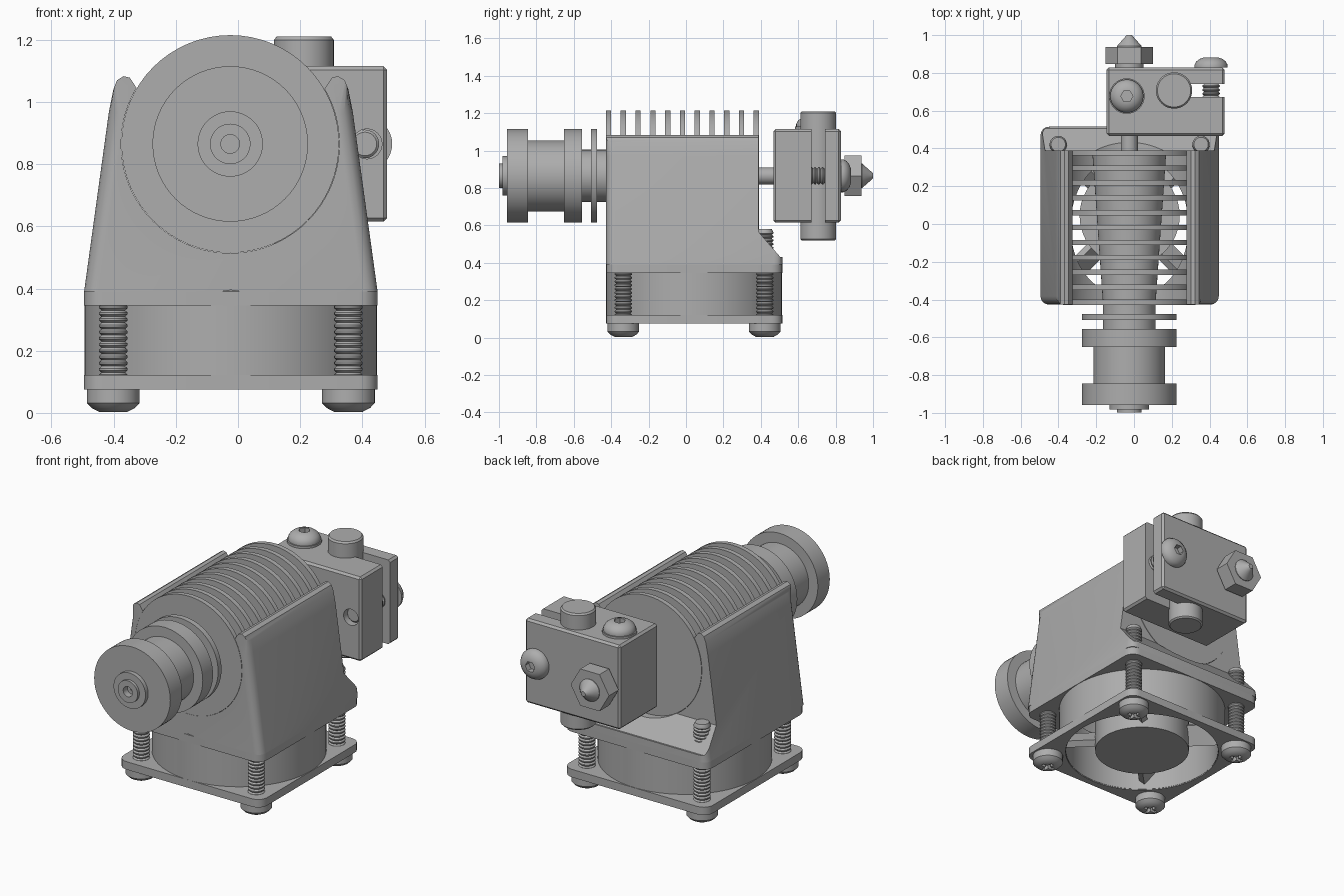
import bpy, bmesh, math
from mathutils import Vector, Matrix

if "Cube" in bpy.data.objects:
    bpy.data.objects.remove(bpy.data.objects["Cube"], do_unlink=True)

CX, CY, AZ = -0.023, 0.043, 0.865      # body centre and hot-end axis height
FRONT, BACK, HALF = -0.427, 0.515, 0.472

grey = bpy.data.materials.new("plain grey")
grey.use_nodes = True
GREY = (0.42, 0.42, 0.42, 1)
grey.diffuse_color = GREY
grey.node_tree.nodes["Principled BSDF"].inputs["Base Color"].default_value = GREY


def finish(name, bm, smooth=True):
    bmesh.ops.remove_doubles(bm, verts=bm.verts, dist=1e-5)
    bmesh.ops.recalc_face_normals(bm, faces=bm.faces)
    mesh = bpy.data.meshes.new(name)
    bm.to_mesh(mesh)
    bm.free()
    mesh.materials.append(grey)
    ob = bpy.data.objects.new(name, mesh)
    bpy.context.collection.objects.link(ob)
    if smooth:
        shade(ob)
    return ob


def select(ob):
    bpy.ops.object.select_all(action='DESELECT')
    ob.select_set(True)
    bpy.context.view_layer.objects.active = ob


def shade(ob):
    select(ob)
    bpy.ops.object.shade_smooth_by_angle(angle=math.radians(32))


def lathe(name, profile, origin, direction, sides=48, closed=False):
    """Revolve (radius, height) points about a direction."""
    bm = bmesh.new()
    mat = Matrix.Translation(origin) @ Vector(direction).to_track_quat('Z', 'Y').to_matrix().to_4x4()
    rings = []
    for r, h in profile:
        rings.append([bm.verts.new(mat @ Vector((r * math.cos(a), r * math.sin(a), h)))
                      for a in (math.tau * i / sides for i in range(sides))])
    pairs = list(zip(rings, rings[1:]))
    if closed:
        pairs.append((rings[-1], rings[0]))
    for a, b in pairs:
        for i in range(sides):
            j = (i + 1) % sides
            bm.faces.new((a[i], a[j], b[j], b[i]))
    if not closed:
        bm.faces.new(rings[0])
        bm.faces.new(rings[-1])
    return finish(name, bm)


def rod(name, r, a, b, origin, direction, sides=48):
    return lathe(name, [(r, a), (r, b)], origin, direction, sides)


def prism(name, points, vector, bevel=None, width=0.0, segments=1):
    """Extrude a flat outline, rounding the edges picked by a rule."""
    bm = bmesh.new()
    face = bm.faces.new([bm.verts.new(p) for p in points])
    out = bmesh.ops.extrude_face_region(bm, geom=[face])
    bmesh.ops.translate(bm, vec=vector, verts=[v for v in out["geom"] if isinstance(v, bmesh.types.BMVert)])
    if bevel:
        bmesh.ops.bevel(bm, geom=[e for e in bm.edges if bevel(e)], offset=width,
                        segments=segments, profile=0.5, affect='EDGES')
    return finish(name, bm)


def box(name, lo, hi, bevel=None, width=0.0, segments=1):
    (x0, y0, z0), (x1, y1, z1) = lo, hi
    return prism(name, [(x0, y0, z0), (x1, y0, z0), (x1, y1, z0), (x0, y1, z0)],
                 (0, 0, z1 - z0), bevel, width, segments)


def cut(ob, *cutters):
    for cutter in cutters:
        mod = ob.modifiers.new("cut", 'BOOLEAN')
        mod.operation, mod.solver, mod.object = 'DIFFERENCE', 'EXACT', cutter
        select(ob)
        bpy.ops.object.modifier_apply(modifier=mod.name)
        bpy.data.objects.remove(cutter, do_unlink=True)
    shade(ob)
    return ob


def upright(e):
    d = e.verts[0].co - e.verts[1].co
    return abs(d.z) > 0.01 and abs(d.x) + abs(d.y) < 1e-4


def thread(name, length, origin, direction, pitch=0.02):
    profile = []
    for i in range(int(length / pitch)):
        profile += [(0.038, i * pitch), (0.046, (i + 0.35) * pitch), (0.046, (i + 0.65) * pitch)]
    return lathe(name, profile + [(0.038, length)], origin, direction, 24)


def button_screw(name, origin, direction):
    dome = [(0.088, 0), (0.088, 0.014), (0.078, 0.032), (0.06, 0.046), (0.038, 0.054)]
    head = lathe(name, dome, origin, direction, 32)
    cut(head, rod("socket", 0.032, 0.02, 0.1, origin, direction, 6))


# Heat sink: collar, groove, tapered core and fins
axis, ahead = (CX - 0.002, 0, AZ), (0, 1, 0)
lathe("heat_sink_core", [(0.25, -0.957), (0.25, -0.845), (0.19, -0.845), (0.19, -0.652),
                         (0.25, -0.652), (0.25, -0.556), (0.14, -0.556), (0.14, -0.508),
                         (0.25, -0.508), (0.25, -0.476), (0.14, -0.476), (0.14, -0.41),
                         (0.195, 0.37)], axis, ahead, 64)
for i in range(11):
    y = -0.428 + 0.079 * i
    rod("cooling_fin", 0.35, y, y + 0.028, axis, ahead, 64)
lathe("collet", [(0.105, -0.95), (0.105, -0.982), (0.065, -0.982), (0.065, -0.999),
                 (0.03, -0.999), (0.03, -0.96), (0.01, -0.96), (0.01, -0.95)], axis, ahead)
rod("heat_break", 0.045, 0.37, 0.5, axis, ahead, 32)

# Fan duct: flared sides hugging the fins, open at the top
half = [(HALF, 0.39), (0.392, 0.97), (0.378, 1.04), (0.366, 1.07), (0.345, 1.083),
        (0.325, 1.078), (0.3, 1.04), (0.25, 0.98)]
outline = [(CX + x, z) for x, z in half] + [(CX - x, z) for x, z in reversed(half)]


def duct_corner(e):
    a, b = (v.co for v in e.verts)
    return abs(a.y - b.y) < 1e-4 and max(a.z, b.z) < 1.05 and min(abs(a.x - CX), abs(b.x - CX)) > 0.35 \
        and abs(a.z - b.z) > 0.02


duct = prism("fan_duct", [(x, FRONT, z) for x, z in outline], (0, BACK - FRONT, 0), duct_corner, 0.045, 4)
step = [(0.388, 1.3), (0.388, 0.565), (0.505, 0.43), (0.6, 0.43), (0.6, 1.3)]
cut(duct,
    prism("step_cutter", [(-1, y, z) for y, z in step], (2, 0, 0)),
    rod("bore_cutter", 0.351, -0.6, 0.6, axis, ahead, 96),
    lathe("air_cutter", [(0.42, 0), (0.3, 0.36)], (CX, CY - 0.055, 0.38), (0, 0.0, 1), 64))

# Fan: two square flanges, round housing, hub and arms
for name, z0, z1 in (("fan_lower_flange", 0.075, 0.122), ("fan_upper_flange", 0.345, 0.39)):
    flange = box(name, (CX - HALF, FRONT, z0), (CX + HALF, BACK, z1), upright, 0.06, 5)
    cut(flange, rod("hole_cutter", 0.432, -1, 1, (CX, CY, 0), (0, 0, 1), 64))
lathe("fan_housing", [(0.43, 0.08), (0.47, 0.08), (0.47, 0.385), (0.43, 0.385)],
      (CX, CY, 0), (0, 0, 1), 64, closed=True)
rod("fan_hub", 0.265, 0.085, 0.34, (CX, CY, 0), (0, 0, 1))
for i in range(4):
    arm = box("fan_arm", (0.25, -0.02, -0.06), (0.435, 0.02, 0.06))
    arm.matrix_world = (Matrix.Translation((CX, CY, 0.17)) @ Matrix.Rotation(math.radians(45 + 90 * i), 4, 'Z')
                        @ Matrix.Rotation(math.radians(40), 4, 'X'))

# Fan screws with cross slots underneath
for sx in (-1, 1):
    for y, length in ((CY - 0.378, 0.32), (CY + 0.378, 0.51)):
        x = CX + sx * 0.378
        thread("fan_screw_thread", length, (x, y, 0.07), (0, 0, 1))
        head = lathe("fan_screw_head", [(0.045, 0.003), (0.07, 0.016), (0.085, 0.032), (0.085, 0.076)],
                     (x, y, 0), (0, 0, 1), 32)
        cut(head, box("slot", (x - 0.04, y - 0.01, -0.1), (x + 0.04, y + 0.01, 0.03)),
            box("slot", (x - 0.01, y - 0.04, -0.1), (x + 0.01, y + 0.04, 0.03)))

# Heater block with clamp slot, cartridge and screws
block = box("heater_block", (-0.145, 0.467, 0.615), (0.48, 0.828, 1.115), lambda e: True, 0.012, 1)
cut(block, box("slot_cutter", (0.2, 0.672, 0.5), (0.6, 0.742, 1.2)),
    rod("screw_hole", 0.048, -0.1, 0.12, (0.415, 0.467, AZ), ahead, 32))
lathe("heater_cartridge", [(0.088, 0.518), (0.096, 0.526), (0.096, 1.2), (0.088, 1.21)],
      (0.212, 0.707, 0), (0, 0, 1))
thread("clamp_screw_thread", 0.33, (0.408, 0.5, AZ), ahead)
button_screw("clamp_screw_head", (0.408, 0.828, AZ), ahead)
rod("sensor_washer", 0.094, 1.11, 1.128, (-0.038, 0.677, 0), (0, 0, 1), 32)
button_screw("sensor_screw_head", (-0.038, 0.677, 1.128), (0, 0, 1))

# Nozzle
rod("nozzle_neck", 0.075, 0.82, 0.86, axis, ahead, 32)
rod("nozzle_hex", 0.126, 0.848, 0.938, axis, ahead, 6)
lathe("nozzle_tip", [(0.065, 0.93), (0.065, 0.942), (0.014, 1.0)], axis, ahead, 32)
